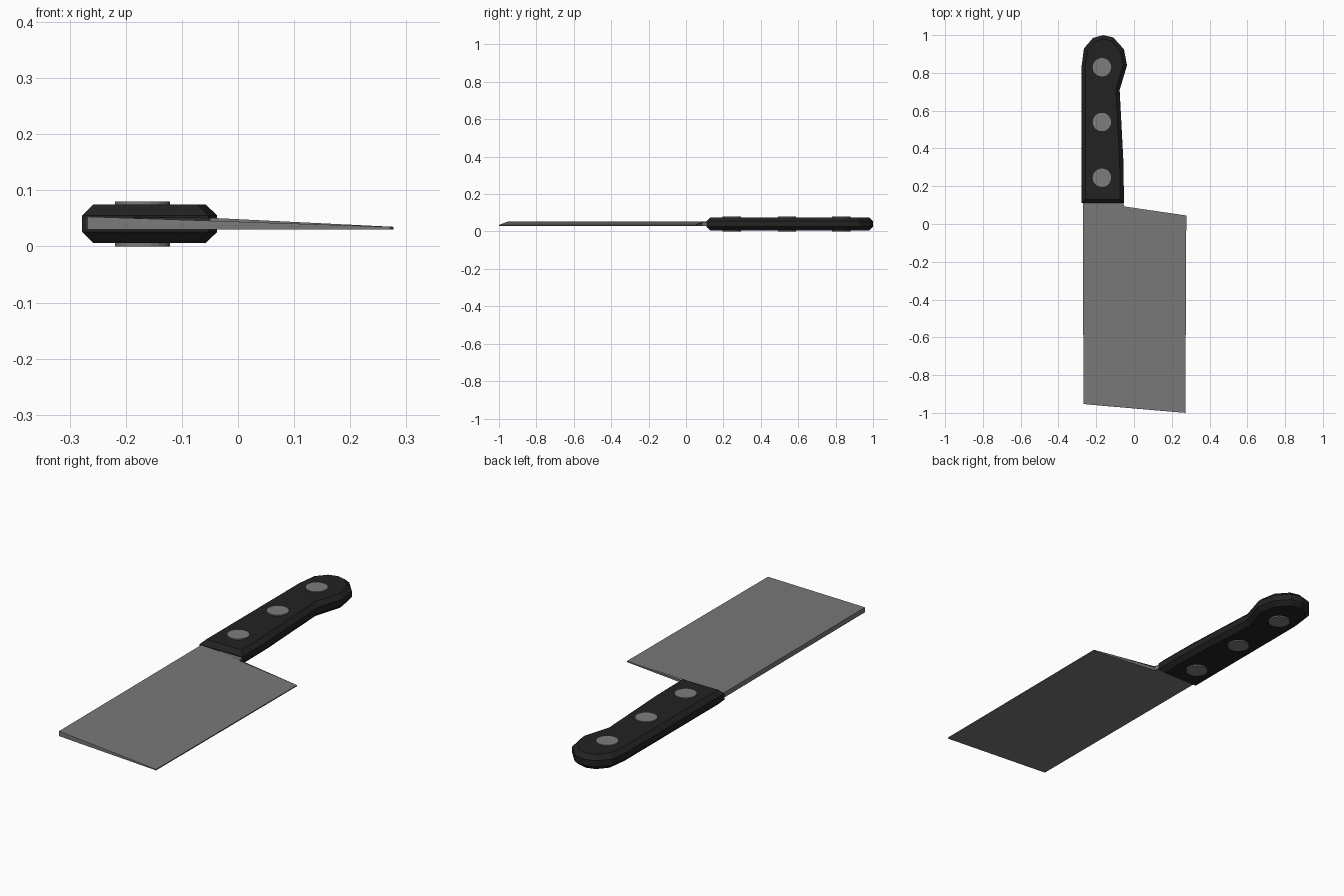
import bpy, bmesh

if "Cube" in bpy.data.objects:
    bpy.data.objects.remove(bpy.data.objects["Cube"])


def material(name, v):
    m = bpy.data.materials.new(name)
    m.diffuse_color = (v, v, v, 1)
    m.use_nodes = True
    m.node_tree.nodes["Principled BSDF"].inputs["Base Color"].default_value = m.diffuse_color
    return m


STEEL = material("grey steel", 0.19)
RIVET = material("light steel", 0.205)
BLACK = material("black plastic", 0.016)


def finish(bm, name, mat):
    bmesh.ops.recalc_face_normals(bm, faces=bm.faces)
    me = bpy.data.meshes.new(name)
    bm.to_mesh(me)
    bm.free()
    me.materials.append(mat)
    ob = bpy.data.objects.new(name, me)
    bpy.context.collection.objects.link(ob)
    return ob


# Blade: flat underside, upper side tapering to the cutting edge, hollowed ends
outline = [(-.27, .125, .053), (-.06, .125, .051), (-.05, .085, .051), (.10, .067, .037),
           (.277, .045, .035), (.272, -1.0, .035), (.10, -.985, .035),
           (-.17, -.962, .040), (-.268, -.953, .053)]
bm = bmesh.new()
top = [bm.verts.new(p) for p in outline]
low = [bm.verts.new((x, y, .030)) for x, y, z in outline]
for tri in [(0, 1, 2), (2, 3, 4), (0, 2, 4), (0, 4, 5), (0, 5, 8), (8, 5, 7), (7, 5, 6)]:
    bm.faces.new([top[i] for i in tri])
bm.faces.new(low[::-1])
n = len(outline)
for i in range(n):
    j = (i + 1) % n
    bm.faces.new((top[i], low[i], low[j], top[j]))
finish(bm, "blade", STEEL)

# Handle: extruded grip outline with chamfered rims
grip = [(-.278, .11), (-.053, .11), (-.056, .33), (-.076, .71), (-.037, .84), (-.053, .925),
        (-.11, .988), (-.164, 1.0), (-.217, .985), (-.265, .93), (-.278, .83)]
bm = bmesh.new()
base = bm.faces.new([bm.verts.new((x, y, .006)) for x, y in grip])
ext = bmesh.ops.extrude_face_region(bm, geom=[base], use_keep_orig=True)
verts = [g for g in ext["geom"] if isinstance(g, bmesh.types.BMVert)]
bmesh.ops.translate(bm, verts=verts, vec=(0, 0, .069))
bmesh.ops.recalc_face_normals(bm, faces=bm.faces)
rims = [e for e in bm.edges if abs(e.verts[0].co.z - e.verts[1].co.z) < 1e-5]
bmesh.ops.bevel(bm, geom=rims, offset=.02, offset_type='OFFSET', segments=1,
                profile=.5, affect='EDGES', clamp_overlap=True)
finish(bm, "handle", BLACK)

# Rivets: pass through the handle and stand proud on both sides
for i, y in enumerate((.245, .54, .83)):
    bm = bmesh.new()
    bmesh.ops.create_cone(bm, cap_ends=True, segments=20, radius1=.049, radius2=.049, depth=.08)
    bmesh.ops.translate(bm, verts=bm.verts, vec=(-.17, y, .04))
    finish(bm, f"rivet_{i + 1}", RIVET)
